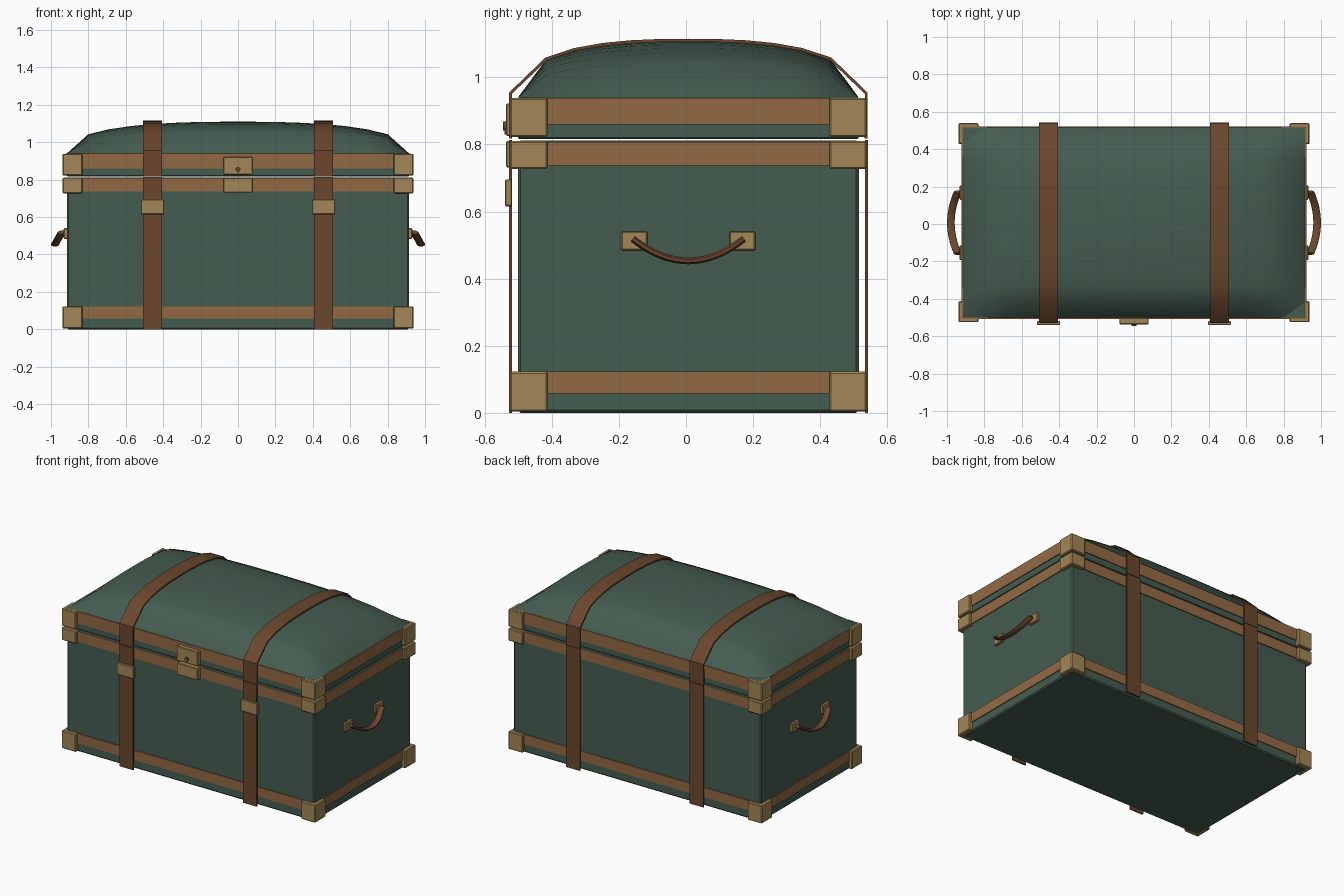
import bpy, bmesh, math
from mathutils import Vector

if "Cube" in bpy.data.objects:
    bpy.data.objects.remove(bpy.data.objects["Cube"])

YC = 0.007            # depth centre of the trunk (latch sticks out in front)
HX, HY = 0.915, 0.508  # half width and half depth of the case
Z_EDGE, DOME = 0.94, 0.17


def material(name, rgb):
    m = bpy.data.materials.new(name)
    m.diffuse_color = (*rgb, 1)
    m.use_nodes = True
    m.node_tree.nodes["Principled BSDF"].inputs["Base Color"].default_value = m.diffuse_color
    return m


GREEN = material("green canvas", (0.060, 0.108, 0.080))
TAN = material("tan leather", (0.290, 0.143, 0.060))
BROWN = material("brown leather", (0.145, 0.062, 0.027))
BRASS = material("aged brass", (0.370, 0.243, 0.095))


def finish(name, bm, mat, smooth=None):
    bmesh.ops.recalc_face_normals(bm, faces=bm.faces)
    me = bpy.data.meshes.new(name)
    bm.to_mesh(me)
    bm.free()
    me.materials.append(mat)
    ob = bpy.data.objects.new(name, me)
    bpy.context.collection.objects.link(ob)
    if smooth:
        bpy.ops.object.select_all(action='DESELECT')
        bpy.context.view_layer.objects.active = ob
        ob.select_set(True)
        bpy.ops.object.shade_smooth_by_angle(angle=math.radians(smooth))
    return ob


def box(name, lo, hi, mat, bevel=0.0):
    lo, hi = Vector(lo), Vector(hi)
    bm = bmesh.new()
    bmesh.ops.create_cube(bm, size=1)
    for v in bm.verts:
        v.co = Vector([lo[i] if v.co[i] < 0 else hi[i] for i in range(3)])
    if bevel:
        bmesh.ops.bevel(bm, geom=bm.edges[:], offset=bevel, segments=1, affect='EDGES')
    return finish(name, bm, mat)


def sweep(name, rings, mat, smooth=None):
    """Skin equal closed rings of points and cap both ends."""
    bm = bmesh.new()
    vs = [[bm.verts.new(p) for p in r] for r in rings]
    n = len(vs[0])
    for a, b in zip(vs, vs[1:]):
        for i in range(n):
            bm.faces.new((a[i], a[(i + 1) % n], b[(i + 1) % n], b[i]))
    bm.faces.new(vs[0])
    bm.faces.new(vs[-1])
    return finish(name, bm, mat, smooth)


def bulge(u):
    return max(0.0, 1 - abs(u) ** 2.5) ** 0.4


# case and lid rim
box("case", (-HX, YC - HY, 0), (HX, YC + HY, 0.812), GREEN, 0.008)
box("lid_rim", (-HX, YC - HY, 0.817), (HX, YC + HY, Z_EDGE), GREEN, 0.004)

# domed lid, bulging in both directions
bm = bmesh.new()
bmesh.ops.create_grid(bm, x_segments=16, y_segments=12, size=1)
for v in bm.verts:
    u, w = v.co.x, v.co.y
    v.co = (u * HX, YC + w * HY, Z_EDGE + DOME * bulge(u) * bulge(w))
finish("lid_dome", bm, GREEN, 40)

# leather bands around the case and lid
for name, z0, z1 in (("bottom_band", 0.058, 0.123), ("upper_band", 0.737, 0.808),
                     ("lid_band", 0.86, 0.939)):
    t = 0.006
    for s, side in ((-1, "front"), (1, "back")):
        y = YC + s * HY
        box(f"{name}_{side}", (-HX - t, min(y, y + s * t), z0),
            (HX + t, max(y, y + s * t), z1), TAN)
    for s, side in ((-1, "left"), (1, "right")):
        x = s * HX
        box(f"{name}_{side}", (min(x, x + s * t), YC - HY, z0),
            (max(x, x + s * t), YC + HY, z1), TAN)

# brass corner caps
for name, z0, z1 in (("bottom_corner", 0.004, 0.123), ("upper_corner", 0.727, 0.811),
                     ("lid_corner", 0.822, 0.9385)):
    for sx in (-1, 1):
        for sy in (-1, 1):
            xs = sorted((sx * 0.832, sx * 0.938))
            ys = sorted((YC + sy * 0.42, YC + sy * 0.532))
            box(name, (xs[0], ys[0], z0), (xs[1], ys[1], z1), BRASS, 0.005)

# straps: straight lengths on the case, an arched length over the lid
T = 0.009
for sx in (-1, 1):
    x0, x1 = sx * 0.457 - 0.051, sx * 0.457 + 0.051
    for s, side in ((-1, "front"), (1, "back")):
        ys = sorted((YC + s * 0.526, YC + s * 0.535))
        box(f"case_strap_{side}", (x0, ys[0], 0), (x1, ys[1], 0.814), BROWN)
    half = bulge(0.457 / HX) + 0.055
    arch = [(-0.53, 0.818), (-0.53, 0.953)]
    for i in range(1, 12):
        w = -1 + i / 6
        arch.append((w * HY, Z_EDGE + DOME * half * bulge(w) + 0.004))
    arch += [(0.53, 0.953), (0.53, 0.818)]
    rings = []
    for i, (y, z) in enumerate(arch):
        a, b = arch[max(i - 1, 0)], arch[min(i + 1, len(arch) - 1)]
        n = Vector((-(b[1] - a[1]), b[0] - a[0])).normalized() * T / 2
        rings.append([(x0, YC + y - n.x, z - n.y), (x1, YC + y - n.x, z - n.y),
                      (x1, YC + y + n.x, z + n.y), (x0, YC + y + n.x, z + n.y)])
    sweep("lid_strap", rings, BROWN, 30)
    # buckle plate
    xc = sx * 0.457
    box("strap_buckle", (xc - 0.062, -0.540, 0.615), (xc + 0.062, -0.518, 0.695), BRASS, 0.004)

# latch plates and keyhole stud
box("latch_upper", (-0.078, -0.537, 0.825), (0.078, -0.505, 0.922), BRASS, 0.004)
box("latch_lower", (-0.078, -0.537, 0.731), (0.078, -0.505, 0.810), BRASS, 0.004)
stud = [[(0.013 * math.cos(k * math.tau / 12), y, 0.855 + 0.013 * math.sin(k * math.tau / 12))
         for k in range(12)] for y in (-0.53, -0.546)]
sweep("latch_stud", stud, BROWN, 30)
box("keyhole_slot", (-0.004, -0.541, 0.83), (0.004, -0.535, 0.853), BROWN)

# side handles with brass mounts
for sx in (-1, 1):
    for sy in (-1, 1):
        xs = sorted((sx * 0.91, sx * 0.932))
        ys = sorted((YC + sy * 0.122, YC + sy * 0.2))
        box("handle_mount", (xs[0], ys[0], 0.484), (xs[1], ys[1], 0.541), BRASS, 0.004)
    path = []
    for i in range(17):
        u = -1 + i / 8
        path.append(Vector((0.979 - 0.037 * u * u, YC + 0.166 * u, 0.453 + 0.066 * u * u)))
    rings = []
    for i, p in enumerate(path):
        d = path[min(i + 1, 16)] - path[max(i - 1, 0)]
        n = Vector((0, -d.z, d.y)).normalized()
        ring = []
        for k in range(8):
            a = (k + 0.5) * math.tau / 8
            q = p + Vector((0.022 * math.cos(a), 0, 0)) + n * 0.011 * math.sin(a)
            ring.append((sx * q.x, q.y, q.z))
        rings.append(ring)
    sweep("side_handle", rings, BROWN, 50)
